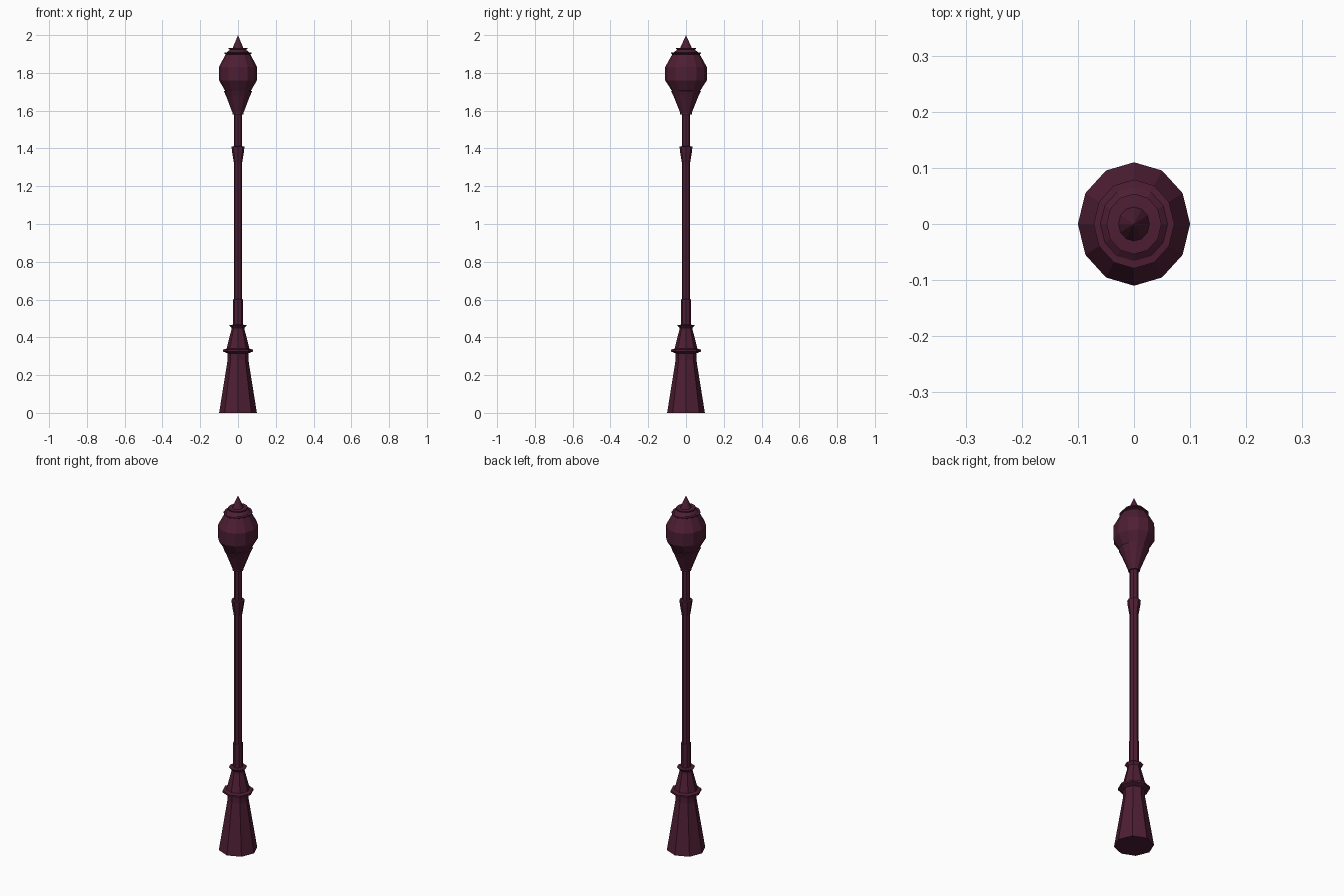
import bpy, bmesh
from math import cos, sin, pi

if "Cube" in bpy.data.objects:
    bpy.data.objects.remove(bpy.data.objects["Cube"])

mat = bpy.data.materials.new("dark_maroon")
mat.diffuse_color = (0.075, 0.013, 0.033, 1)
mat.use_nodes = True
mat.node_tree.nodes["Principled BSDF"].inputs["Base Color"].default_value = mat.diffuse_color


def lathe(name, profile, sides, sy=1.0):
    """Turn a list of (radius, z) into a closed faceted solid; sy stretches depth."""
    bm = bmesh.new()
    rings = []
    for r, z in profile:
        if r == 0:
            rings.append([bm.verts.new((0, 0, z))])
        else:
            rings.append([bm.verts.new((r * cos(2 * pi * i / sides),
                                        r * sy * sin(2 * pi * i / sides), z))
                          for i in range(sides)])
    for a, b in zip(rings, rings[1:]):
        for i in range(sides):
            j = (i + 1) % sides
            if len(b) == 1:
                bm.faces.new((a[i], a[j], b[0]))
            else:
                bm.faces.new((a[i], a[j], b[j], b[i]))
    bm.faces.new(rings[0][::-1])
    if len(rings[-1]) > 1:
        bm.faces.new(rings[-1])
    bmesh.ops.recalc_face_normals(bm, faces=bm.faces)
    me = bpy.data.meshes.new(name)
    bm.to_mesh(me)
    bm.free()
    me.materials.append(mat)
    ob = bpy.data.objects.new(name, me)
    bpy.context.collection.objects.link(ob)
    return ob


# tapered pedestal, flange and upper taper
lathe("pedestal", [(0.10, 0), (0.055, 0.28), (0.055, 0.325)], 8)
lathe("pedestal_flange", [(0.055, 0.315), (0.08, 0.325), (0.08, 0.335), (0.06, 0.34)], 8)
lathe("upper_pedestal", [(0.062, 0.335), (0.035, 0.44), (0.035, 0.45),
                         (0.047, 0.465), (0.025, 0.467)], 8)

# pole with thicker foot and flared collar
lathe("pole_foot", [(0.026, 0.46), (0.026, 0.60), (0.022, 0.602)], 8)
lathe("pole", [(0.022, 0.59), (0.022, 1.59)], 8)
lathe("pole_collar", [(0.022, 1.325), (0.032, 1.385), (0.034, 1.41), (0.022, 1.412)], 8)

# lantern: cup, globe, stepped cap and spike
lathe("lantern_cup", [(0.029, 1.58), (0.029, 1.588), (0.062, 1.675),
                      (0.076, 1.705), (0.06, 1.706)], 12, 1.05)
lathe("lantern_globe", [(0.065, 1.70), (0.10, 1.76), (0.10, 1.832), (0.065, 1.90)], 12, 1.1)
lathe("cap_ring", [(0.06, 1.895), (0.072, 1.902), (0.072, 1.907), (0.06, 1.908),
                   (0.04, 1.925)], 12, 1.1)
lathe("cap_upper_ring", [(0.04, 1.905), (0.04, 1.923), (0.049, 1.926),
                         (0.049, 1.932), (0.03, 1.933)], 12, 1.1)
lathe("spike", [(0.031, 1.91), (0.031, 1.925), (0, 2.0)], 12, 1.1)
